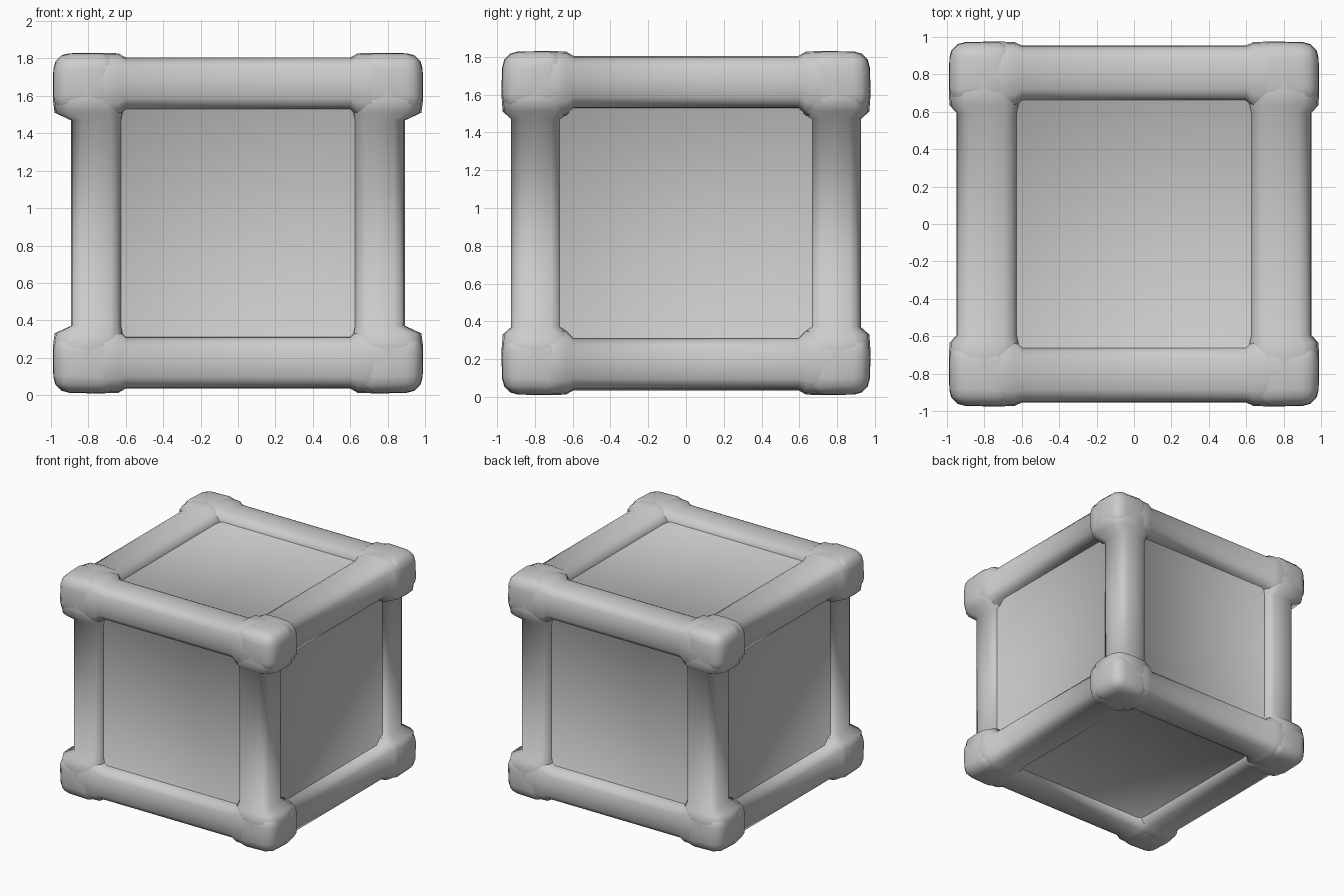
import bpy, bmesh
from math import cos, sin, pi, copysign
from mathutils import Vector
from itertools import product

cube = bpy.data.objects.get("Cube")
if cube:
    bpy.data.objects.remove(cube, do_unlink=True)

grey = bpy.data.materials.new("light_grey")
grey.use_nodes = True
colour = (0.6, 0.6, 0.6, 1)
grey.diffuse_color = colour
grey.node_tree.nodes["Principled BSDF"].inputs["Base Color"].default_value = colour

MID = 0.92                          # height of the crate centre
KNOB_POS = (0.8, 0.79, 0.735)       # corner centre, measured from the middle
KNOB_HALF = (0.19, 0.185, 0.175)
SIDES = 16


def finish(bm, name):
    for f in bm.faces:
        f.smooth = True
    bmesh.ops.translate(bm, verts=bm.verts, vec=(0, 0, MID))
    mesh = bpy.data.meshes.new(name)
    bm.to_mesh(mesh)
    bm.free()
    mesh.materials.append(grey)
    obj = bpy.data.objects.new(name, mesh)
    bpy.context.collection.objects.link(obj)


def squircle(angle):
    c, s = cos(angle), sin(angle)
    return copysign(abs(c) ** 0.6, c), copysign(abs(s) ** 0.6, s)


def beam(name, axis, signs, centre, half):
    # Rounded bar whose ends flare out into the corner knobs
    others = [i for i in range(3) if i != axis]
    end = KNOB_POS[axis] - KNOB_HALF[axis]
    stations = [(-end - 0.2, 1), (-end - 0.1, 1), (-end - 0.03, 0.9), (-end + 0.01, 0),
                (end - 0.01, 0), (end + 0.03, 0.9), (end + 0.1, 1), (end + 0.2, 1)]
    bm = bmesh.new()
    rings = []
    for t, flare in stations:
        ring = []
        for k in range(SIDES):
            co = Vector()
            co[axis] = t
            unit = squircle(2 * pi * k / SIDES)
            for i, u, sign, c, h in zip(others, unit, signs, centre, half):
                mid = c + (KNOB_POS[i] - c) * flare
                size = h + (KNOB_HALF[i] - h) * flare
                co[i] = sign * mid + u * size
            ring.append(bm.verts.new(co))
        rings.append(ring)
    for r, q in zip(rings, rings[1:]):
        for k in range(SIDES):
            n = (k + 1) % SIDES
            bm.faces.new((r[k], r[n], q[n], q[k]))
    bmesh.ops.recalc_face_normals(bm, faces=bm.faces)
    finish(bm, name)


def knob(name, signs):
    # Rounded corner block that closes the three flared beam ends
    bm = bmesh.new()
    bmesh.ops.create_cube(bm, size=2)
    for v in bm.verts:
        is_outer = all(c * s > 0 for c, s in zip(v.co, signs))
        scale = 0.95 if is_outer else 1
        # Inner sides stop short so that the flares cover them
        v.co = Vector(s * p + c * h * scale - (c * 0.035 if c * s < 0 else 0)
                      for c, s, p, h in zip(v.co, signs, KNOB_POS, KNOB_HALF))
    bmesh.ops.bevel(bm, geom=bm.edges[:], offset=0.085, segments=3,
                    profile=0.5, affect='EDGES')
    bmesh.ops.recalc_face_normals(bm, faces=bm.faces)
    finish(bm, name)


def panel(name, axis, sign, depth, half):
    # Shallow dish: flat floor with a sloping rim tucked into the frame
    others = [i for i in range(3) if i != axis]
    bm = bmesh.new()
    loops = []
    for rise in (0, 0.03):
        loop = []
        for u, v in ((-1, -1), (1, -1), (1, 1), (-1, 1)):
            co = Vector()
            co[axis] = sign * (depth + rise)
            co[others[0]] = u * (half[others[0]] + rise)
            co[others[1]] = v * (half[others[1]] + rise)
            loop.append(bm.verts.new(co))
        loops.append(loop)
    floor, rim = loops
    base = bm.faces.new(floor)
    for k in range(4):
        n = (k + 1) % 4
        bm.faces.new((floor[n], floor[k], rim[k], rim[n]))
    bm.normal_update()
    if base.normal[axis] * sign < 0:
        bmesh.ops.reverse_faces(bm, faces=bm.faces[:])
    finish(bm, name)


side = {0: {-1: "right", 1: "left"}, 1: {-1: "front", 1: "back"},
        2: {-1: "bottom", 1: "top"}}

# Frame beams and posts
for a, b in product((-1, 1), repeat=2):
    beam(f"{side[2][b]}_{side[1][a]}_beam", 0, (a, b), (0.805, 0.745), (0.15, 0.14))
    beam(f"{side[2][b]}_{side[0][a]}_beam", 1, (a, b), (0.785, 0.745), (0.165, 0.14))
    beam(f"{side[1][b]}_{side[0][a]}_post", 2, (a, b), (0.757, 0.79), (0.137, 0.135))

# Corner knobs
for sx, sy, sz in product((-1, 1), repeat=3):
    knob(f"{side[2][sz]}_{side[1][sy]}_{side[0][sx]}_knob", (sx, sy, sz))

# Recessed panels
for axis, depth in enumerate((0.85, 0.86, 0.82)):
    for s in (-1, 1):
        panel(f"{side[axis][s]}_panel", axis, s, depth, (0.65, 0.68, 0.64))
